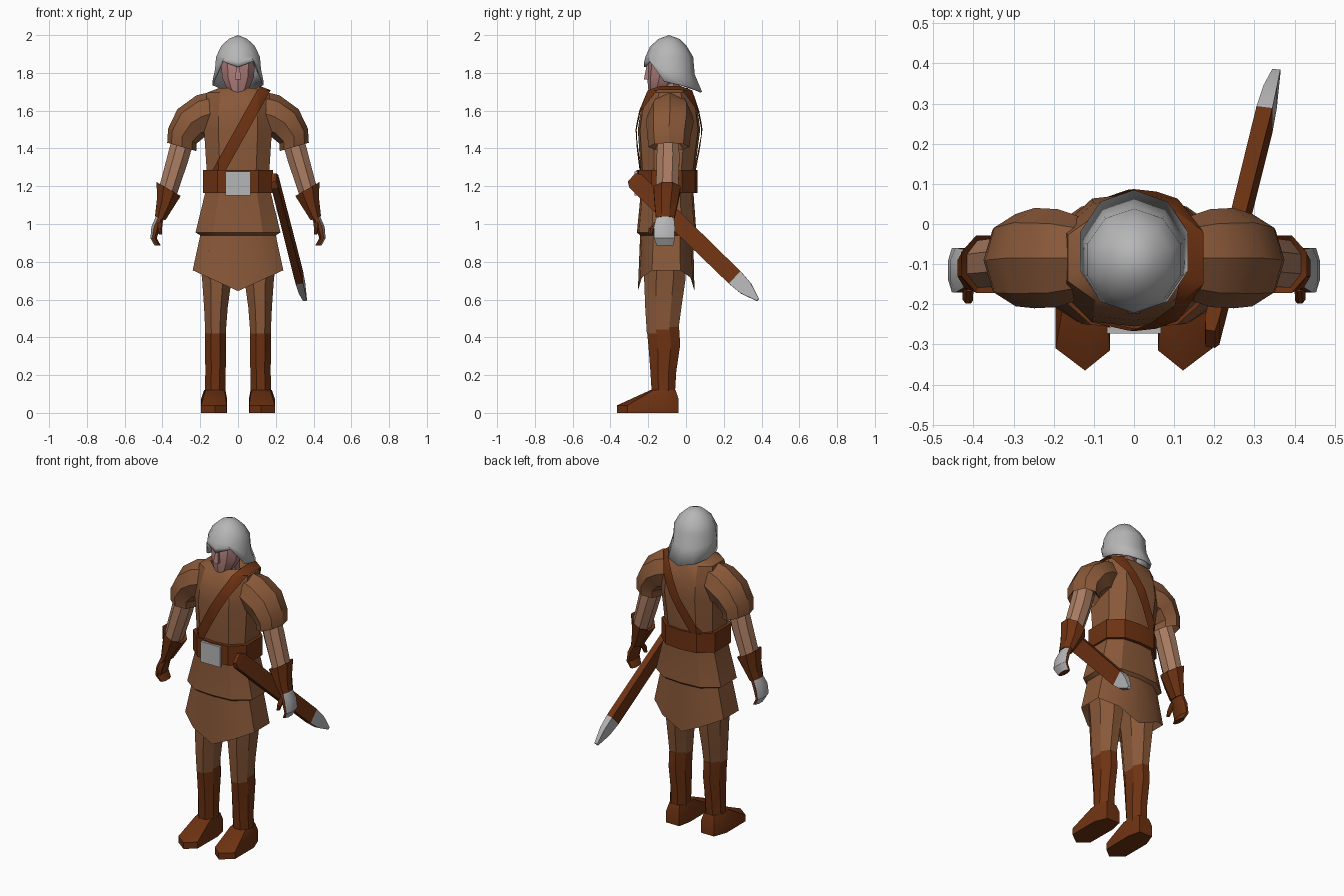
import bpy, bmesh, math
from mathutils import Vector

if "Cube" in bpy.data.objects:
    bpy.data.objects.remove(bpy.data.objects["Cube"])

def material(name, rgb):
    m = bpy.data.materials.new(name)
    m.diffuse_color = (*rgb, 1)
    m.use_nodes = True
    m.node_tree.nodes["Principled BSDF"].inputs["Base Color"].default_value = m.diffuse_color
    return m

TUNIC = material("tunic_brown", (0.25, 0.098, 0.040))
LEATHER = material("dark_leather", (0.155, 0.032, 0.006))
STEEL = material("steel_grey", (0.47, 0.47, 0.47))
SKIN = material("tanned_skin", (0.40, 0.20, 0.12))
FACE = material("rosy_face", (0.40, 0.20, 0.19))

# cross-sections: unit points, first value across, second value depth (+ is front)
OCT = [(1.06 * math.cos(math.pi * (k + .5) / 4), 1.06 * math.sin(math.pi * (k + .5) / 4)) for k in range(8)]
DIAMOND8 = [(math.cos(math.pi * k / 4), math.sin(math.pi * k / 4)) for k in range(8)]
BOX = [(1, 1), (-1, 1), (-1, -1), (1, -1)]
DEC = [(math.sin(math.pi * k / 5), math.cos(math.pi * k / 5)) for k in range(10)]
half = [(0, 1), (.58, .93), (1, .5), (1, -.5), (.58, -.93), (0, -1)]
BODY = half + [(-u, v) for u, v in half[-2:0:-1]]

def ring(c, hu, hd, tilt=0, shape=OCT):
    """Section around c; tilt turns its width axis from x towards z."""
    a = math.radians(tilt)
    u = Vector((math.cos(a), 0, math.sin(a)))
    return [Vector(c) + u * (hu * p) + Vector((0, -hd * q, 0)) for p, q in shape]

def level(z, hx, yf, yb, shape=BODY, grow=0):
    """Horizontal section given by half width and front/back depth."""
    return ring((0, (yf + yb) / 2, z), hx + grow, (yb - yf) / 2 + grow, 0, shape)

def loft(name, rings, mat, mirror=False, caps=(True, True), angle=30, edit=None, extra=None):
    bm = bmesh.new()
    vs = [[bm.verts.new(p) for p in r] for r in rings]
    n = len(vs[0])
    for a, b in zip(vs, vs[1:]):
        for i in range(n):
            j = (i + 1) % n
            bm.faces.new((a[i], a[j], b[j], b[i]))
    if caps[0]:
        bm.faces.new(vs[0])
    if caps[1]:
        bm.faces.new(vs[-1])
    bmesh.ops.remove_doubles(bm, verts=bm.verts, dist=0.0005)
    bmesh.ops.recalc_face_normals(bm, faces=bm.faces)
    if edit:
        edit(bm)
    me = bpy.data.meshes.new(name)
    me.materials.append(mat)
    if extra:
        me.materials.append(extra)
    bm.to_mesh(me)
    bm.free()
    ob = bpy.data.objects.new(name, me)
    bpy.context.collection.objects.link(ob)
    bpy.ops.object.select_all(action='DESELECT')
    ob.select_set(True)
    bpy.context.view_layer.objects.active = ob
    bpy.ops.object.shade_smooth_by_angle(angle=math.radians(angle))
    if mirror:
        ob.modifiers.new("mirror", 'MIRROR')
    return ob

# tunic: collar, chest, waist, upper flare and pointed skirt
chest = [(1.655, .08, -.14, -.03), (1.72, .10, -.175, .01), (1.695, .165, -.20, .03),
         (1.60, .175, -.24, .062), (1.50, .18, -.255, .075), (1.27, .165, -.24, .045)]
lower = [(1.16, .175, -.24, .04), (.955, .225, -.26, .055), (.94, .20, -.243, .038)]
hem = level(.7, .24, -.255, .045)
for p in hem:
    p.z = .645 + .11 * abs(p.x) / .24
loft("tunic", [level(*s) for s in chest + lower] + [hem, level(.82, .19, -.21, 0)], TUNIC)

# shoulder strap: a diagonal band cut from a slightly larger chest
def cut_band(bm):
    d = Vector((.235, 0, .42)).normalized()
    side = Vector((d.z, 0, -d.x))
    mid = Vector((.015, 0, 1.49))
    for s in (1, -1):
        bmesh.ops.bisect_plane(bm, geom=bm.verts[:] + bm.edges[:] + bm.faces[:],
                               plane_co=mid + side * (.031 * s), plane_no=side * s, clear_outer=True)

loft("shoulder_strap", [level(z + (.012 if z > 1.68 else 0), hx, yf, yb, BODY, .012)
                        for z, hx, yf, yb in chest], LEATHER, caps=(False, False), edit=cut_band)

# belt and buckle
loft("belt", [level(1.165, .172, -.24, .04), level(1.165, .185, -.262, .06),
              level(1.285, .185, -.262, .06), level(1.285, .165, -.24, .04)], LEATHER, caps=(False, False))
loft("buckle", [ring((0, -.265, z), .067, .008, 0, BOX) for z in (1.15, 1.278)], STEEL)

# sleeves
loft("sleeve", [ring((.14, -.085, 1.585), .115, .105, 90, DIAMOND8),
                ring((.19, -.085, 1.57), .115, .122, 75, DIAMOND8),
                ring((.248, -.085, 1.535), .103, .125, 45, DIAMOND8),
                ring((.295, -.09, 1.465), .085, .115, 28, DIAMOND8),
                ring((.298, -.09, 1.408), .08, .108, 16, DIAMOND8),
                ring((.29, -.09, 1.45), .06, .07, 16, DIAMOND8)], TUNIC, mirror=True)

# bare arms
loft("arm", [ring((.288, -.095, 1.46), .06, .055, 20), ring((.318, -.095, 1.35), .058, .062, 20),
             ring((.372, -.10, 1.17), .052, .06, 25)], SKIN, mirror=True)

# gauntlets with a flared cuff, steel on the back of the hand
def steel_back(bm):
    for f in bm.faces:
        if f.normal.x > .6 and f.calc_center_median().z < 1.04:
            f.material_index = 1

loft("gauntlet", [ring((.37, -.10, 1.16), .04, .05, 30), ring((.367, -.10, 1.185), .075, .073, 30),
                  ring((.385, -.105, 1.11), .05, .063, 25), ring((.412, -.11, 1.03), .03, .05, 20)],
     LEATHER, mirror=True)
loft("hand", [ring((.41, -.11, 1.04), .025, .047), ring((.435, -.115, .985), .024, .057),
              ring((.447, -.115, .925), .017, .056), ring((.425, -.11, .885), .017, .045)],
     LEATHER, mirror=True, edit=steel_back, extra=STEEL)
loft("thumb", [ring((.412, -.15, 1.01), .014, .018), ring((.415, -.18, .975), .013, .018),
               ring((.41, -.187, .945), .009, .011)], LEATHER, mirror=True)

# trouser legs
loft("trouser_leg", [ring((.112, -.11, .86), .10, .11), ring((.112, -.112, .71), .08, .112),
                     ring((.117, -.12, .56), .064, .098), ring((.119, -.125, .42), .055, .084)],
     TUNIC, mirror=True)

# boots and pointed feet
loft("boot_shaft", [ring((.119, -.123, .455), .056, .088), ring((.119, -.115, .36), .057, .086),
                    ring((.119, -.12, .22), .055, .07), ring((.122, -.12, .09), .055, .062)],
     LEATHER, mirror=True)
sole = [(.075, -.04), (.165, -.04), (.195, -.12), (.195, -.31), (.122, -.365), (.06, -.315), (.058, -.12)]
ankle = [(.085, -.055), (.155, -.055), (.18, -.11), (.172, -.175), (.122, -.19), (.07, -.175), (.066, -.11)]
loft("foot", [[Vector((x, y, 0)) for x, y in sole],
              [Vector((x, y, .04 if y < -.2 else .075)) for x, y in sole],
              [Vector((x, y, .12)) for x, y in ankle]], LEATHER, mirror=True)

# neck, face and nose
loft("neck", [level(1.64, .065, -.15, -.03, OCT), level(1.76, .06, -.15, -.03, OCT)], FACE)
loft("face", [level(1.685, .022, -.195, -.14, DEC), level(1.715, .06, -.20, -.07, DEC),
              level(1.775, .088, -.205, -.02, DEC), level(1.85, .095, -.20, 0, DEC),
              level(1.90, .09, -.18, 0, DEC)], FACE)
loft("nose", [ring((0, -.203, 1.765), .016, .02, 0, BOX), ring((0, -.20, 1.84), .008, .008, 0, BOX)], FACE)

# helmet: dome, brow peak, cheek sides and flared neck guard
BROW = [1.83, 1.862, 1.755, 1.735, 1.712, 1.70]

def brim(hx, yf, yb, t):
    r = level(0, hx, yf, yb, DEC)
    for k, p in enumerate(r):
        p.z = 1.885 + (BROW[min(k, 10 - k)] - 1.885) * t
    return r

helmet = loft("helmet", [level(2.0, .0001, -.09, -.0898, DEC), level(1.98, .052, -.145, -.035, DEC),
                         level(1.94, .095, -.19, .005, DEC), level(1.885, .122, -.215, .038, DEC),
                         brim(.128, -.222, .046, .5), brim(.142, -.222, .085, 1)],
              STEEL, caps=(False, False), angle=40)
wall = helmet.modifiers.new("wall", 'SOLIDIFY')
wall.thickness = .01

# scabbard with a steel tip
start, end = Vector((.195, -.265, 1.225)), Vector((.325, .26, .715))
axis = (end - start).normalized()
thick = (Vector((1, 0, 0)) - axis * axis.x).normalized()
wide = axis.cross(thick)

def blade(s, w, t):
    return [start + axis * s + wide * (w * v) + thick * (t * u) for u, v in BOX]

length = (end - start).length
loft("scabbard", [blade(-.03, .03, .012), blade(0, .048, .018), blade(length, .045, .02)], LEATHER)
loft("scabbard_tip", [blade(length, .045, .02), blade(length + .08, .038, .017),
                      blade(length + .17, .008, .01)], STEEL)
